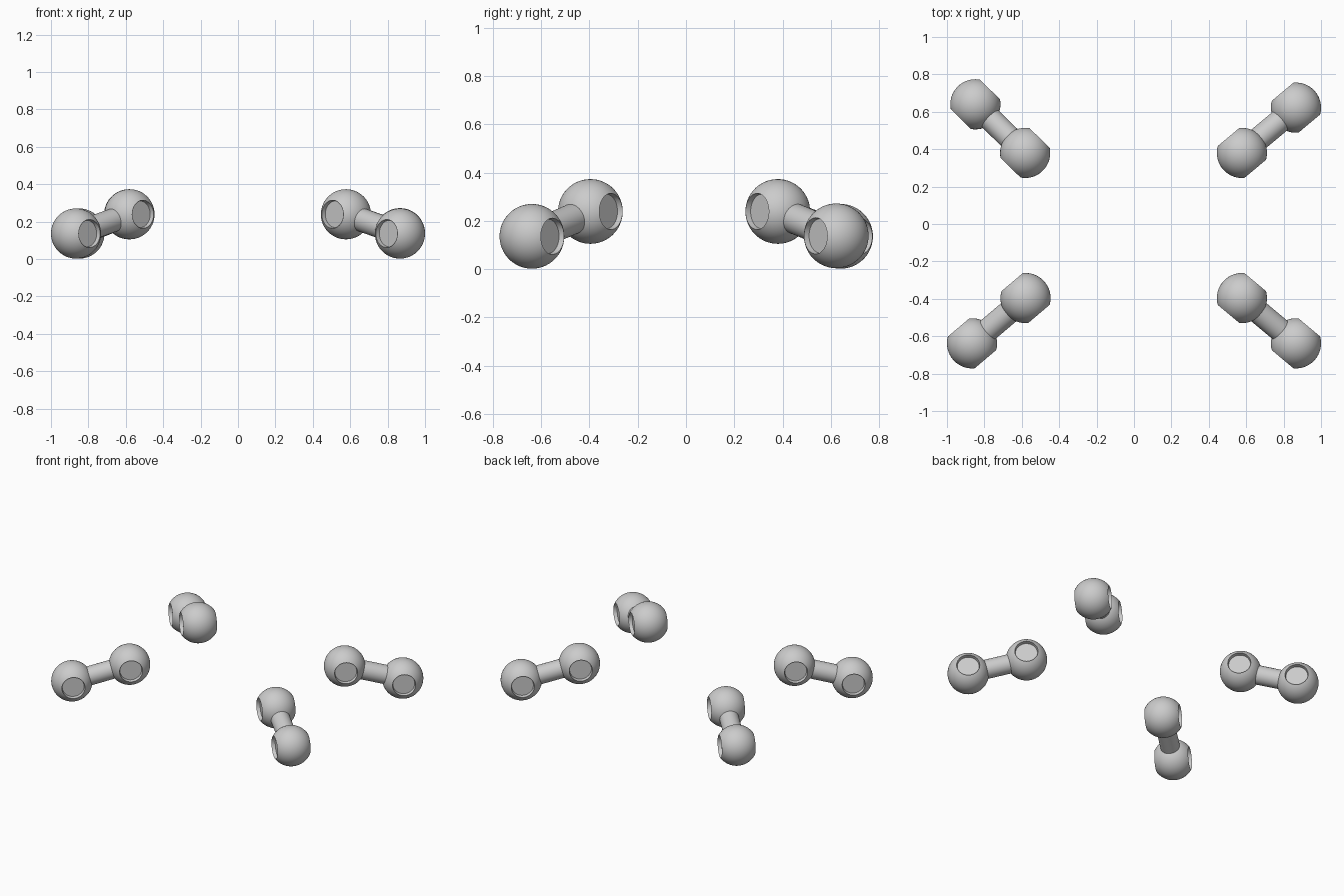
import bpy, bmesh, math
from mathutils import Vector, Matrix

if "Cube" in bpy.data.objects:
    bpy.data.objects.remove(bpy.data.objects["Cube"])

R = 0.134        # ball radius
RIM = 0.075      # radius of the recessed side openings
DEPTH = 0.024    # recess depth
ROD = 0.063      # connecting rod radius


def finish(bm, name, matrix):
    bmesh.ops.remove_doubles(bm, verts=bm.verts, dist=1e-5)
    bmesh.ops.recalc_face_normals(bm, faces=bm.faces)
    bm.transform(matrix)
    me = bpy.data.meshes.new(name)
    bm.to_mesh(me)
    bm.free()
    ob = bpy.data.objects.new(name, me)
    bpy.context.collection.objects.link(ob)
    bpy.ops.object.select_all(action='DESELECT')
    ob.select_set(True)
    bpy.context.view_layer.objects.active = ob
    bpy.ops.object.shade_smooth_by_angle(angle=math.radians(35))


def ball(name, centre, axis):
    # Lathed ball, with a recessed flat disc at both ends of its axis
    h = math.sqrt(R * R - RIM * RIM)
    a = math.asin(RIM / R)
    arc = [(R * math.sin(t), R * math.cos(t))
           for t in (a + (math.pi - 2 * a) * i / 24 for i in range(25))]
    inner = RIM - 0.004
    profile = [(0, h - DEPTH), (inner, h - DEPTH)] + arc + [(inner, DEPTH - h), (0, DEPTH - h)]
    bm = bmesh.new()
    vs = [bm.verts.new((r, 0, z)) for r, z in profile]
    es = [bm.edges.new(p) for p in zip(vs, vs[1:])]
    bmesh.ops.spin(bm, geom=vs + es, axis=(0, 0, 1), cent=(0, 0, 0),
                   angle=math.tau, steps=48, use_duplicate=False)
    rot = axis.to_track_quat('Z', 'Y').to_matrix().to_4x4()
    finish(bm, name, Matrix.Translation(centre) @ rot)


def rod(name, a, b):
    # Straight cylinder running between the two ball centres
    d = b - a
    bm = bmesh.new()
    bmesh.ops.create_cone(bm, cap_ends=True, segments=40, radius1=ROD,
                          radius2=ROD, depth=d.length - 0.12)
    rot = d.to_track_quat('Z', 'Y').to_matrix().to_4x4()
    finish(bm, name, Matrix.Translation((a + b) / 2) @ rot)


# Four links: inner (upper) and outer (lower) joint centres
links = {
    "front_right": ((0.577, -0.396, 0.239), (0.866, -0.638, 0.136)),
    "front_left": ((-0.58, -0.396, 0.239), (-0.866, -0.638, 0.136)),
    "back_right": ((0.577, 0.38, 0.239), (0.866, 0.622, 0.138)),
    "back_left": ((-0.582, 0.38, 0.239), (-0.848, 0.64, 0.136)),
}
for key, (p, q) in links.items():
    inner, outer = Vector(p), Vector(q)
    d = outer - inner
    side = Vector((-d.y, d.x, 0)).normalized()
    ball(key + "_inner_joint", inner, side)
    ball(key + "_outer_joint", outer, side)
    rod(key + "_link_rod", inner, outer)
